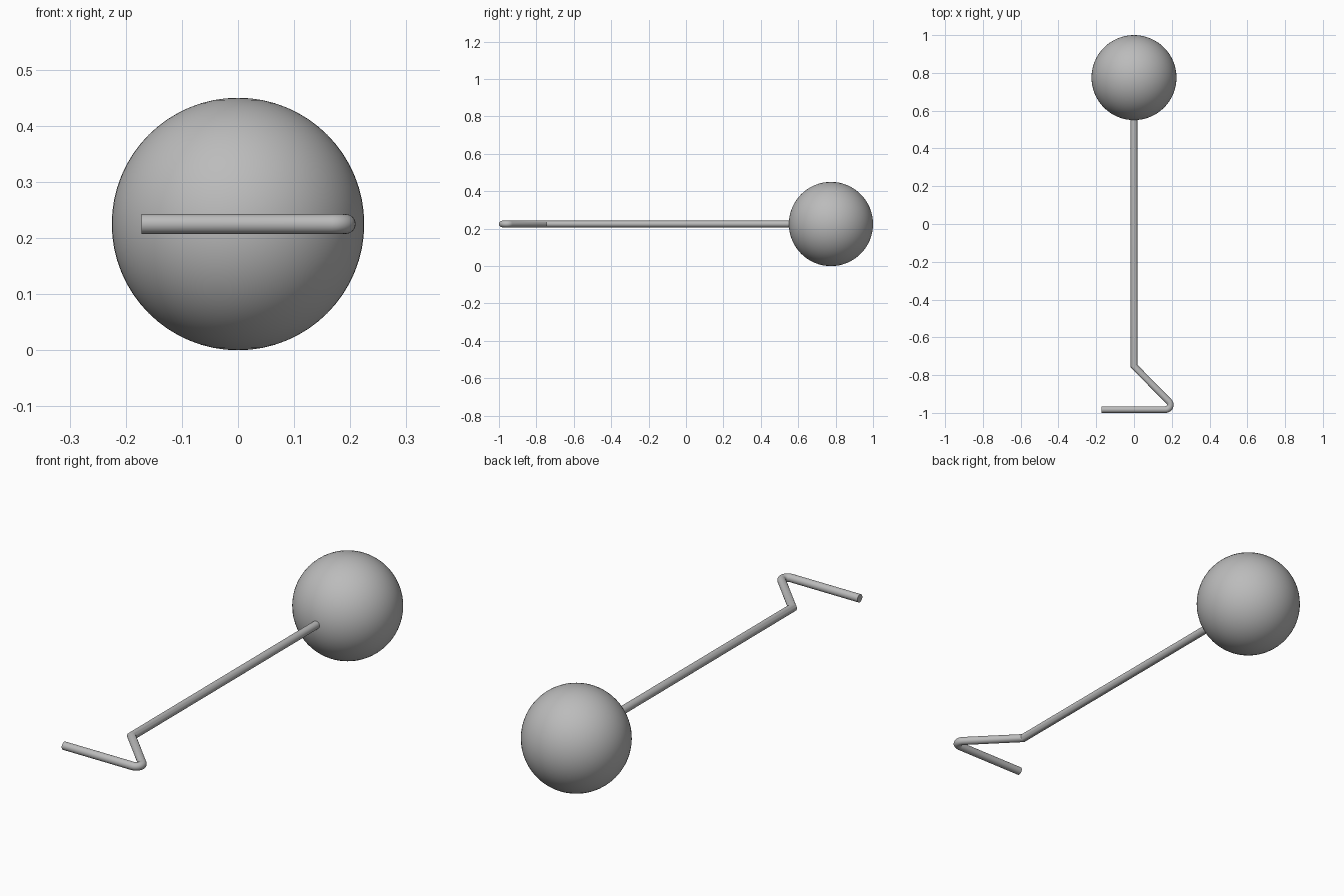
import bpy
import bmesh
from math import cos, sin, pi, radians
from mathutils import Vector

cube = bpy.data.objects.get("Cube")
if cube:
    bpy.data.objects.remove(cube, do_unlink=True)

MID_Z = 0.225
BALL_R = 0.225
ROD_R = 0.0175

grey = bpy.data.materials.new("plain grey")
grey.use_nodes = True
grey.diffuse_color = (0.5, 0.5, 0.5, 1)
grey.node_tree.nodes["Principled BSDF"].inputs["Base Color"].default_value = (0.5, 0.5, 0.5, 1)


def add_object(name, bm):
    bmesh.ops.recalc_face_normals(bm, faces=bm.faces)
    mesh = bpy.data.meshes.new(name)
    bm.to_mesh(mesh)
    bm.free()
    mesh.materials.append(grey)
    obj = bpy.data.objects.new(name, mesh)
    bpy.context.collection.objects.link(obj)
    bpy.ops.object.select_all(action="DESELECT")
    obj.select_set(True)
    bpy.context.view_layer.objects.active = obj
    bpy.ops.object.shade_smooth_by_angle(angle=radians(30))
    return obj


def sweep_rod(name, path, radius, sides=32):
    """Round rod along a level path, with mitred joints and flat ends."""
    bm = bmesh.new()
    rings = []
    for i, p in enumerate(path):
        before = (p - path[i - 1]).normalized() if i else None
        after = (path[i + 1] - p).normalized() if i < len(path) - 1 else None
        before, after = before or after, after or before
        tangent = (before + after).normalized()
        across = Vector((-tangent.y, tangent.x, 0)) / tangent.dot(after)
        rings.append([bm.verts.new(p + radius * (across * cos(a) + Vector((0, 0, sin(a)))))
                      for a in (2 * pi * k / sides for k in range(sides))])
    for r1, r2 in zip(rings, rings[1:]):
        for k in range(sides):
            n = (k + 1) % sides
            bm.faces.new((r1[k], r1[n], r2[n], r2[k]))
    bm.faces.new(rings[0])
    bm.faces.new(rings[-1])
    return add_object(name, bm)


# Ball at the back end
bm = bmesh.new()
bmesh.ops.create_uvsphere(bm, u_segments=64, v_segments=32, radius=BALL_R)
bmesh.ops.translate(bm, verts=bm.verts, vec=(0, 1 - BALL_R, MID_Z))
add_object("ball", bm)

# Shaft, slanted neck, rounded elbow and crossbar in one rod
BAR_Y = -1 + ROD_R
BEND_R = 0.025
bend = Vector((0.167, BAR_Y + BEND_R, MID_Z))
path = [Vector((0, 0.6, MID_Z)), Vector((0, -0.752, MID_Z))]
for k in range(13):
    a = radians(45 - 135 * k / 12)
    path.append(bend + BEND_R * Vector((cos(a), sin(a), 0)))
path.append(Vector((-0.172, BAR_Y, MID_Z)))
sweep_rod("bent_rod", path, ROD_R)
